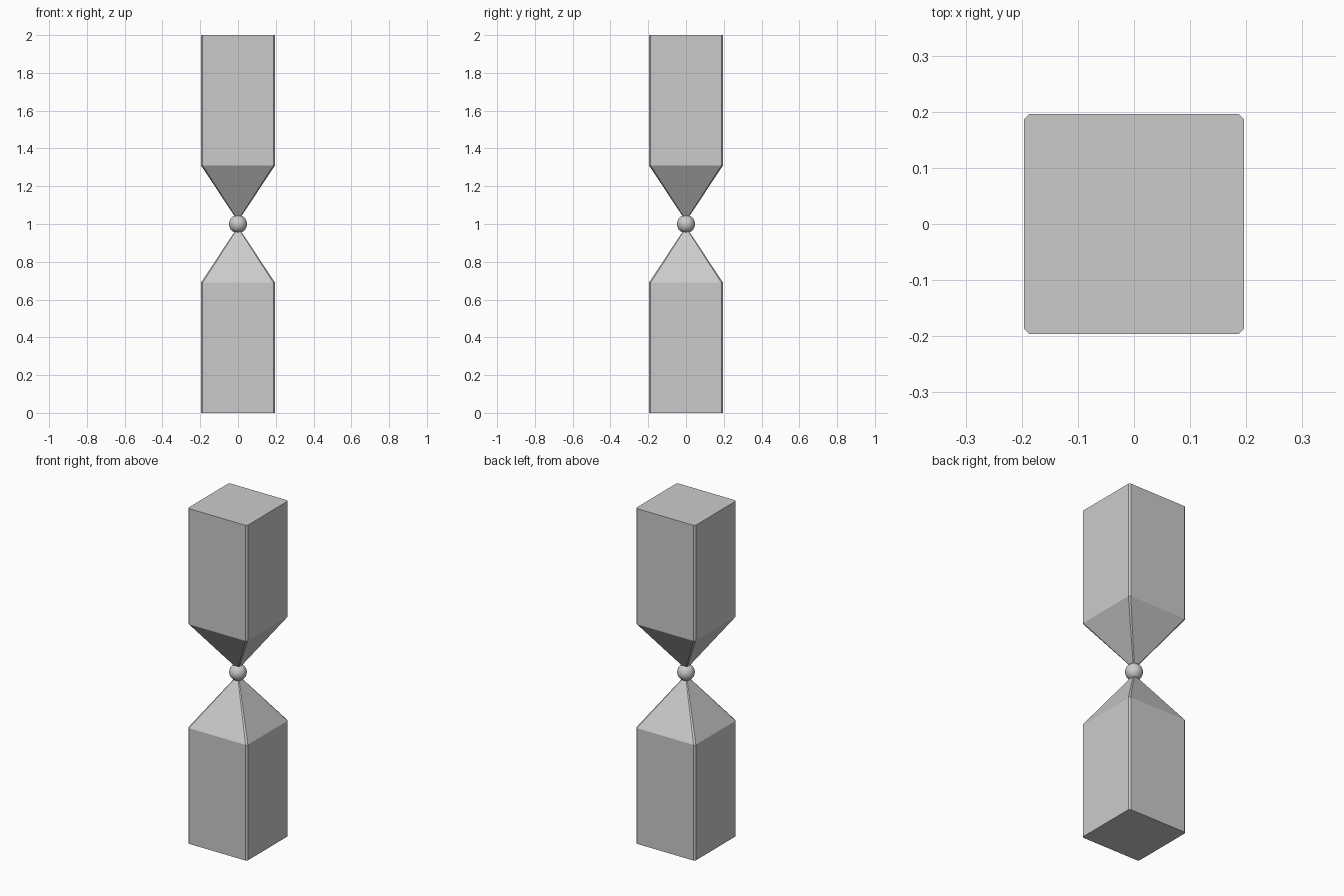
import bpy, bmesh

if "Cube" in bpy.data.objects:
    bpy.data.objects.remove(bpy.data.objects["Cube"])

HALF = 0.196      # half width of the column
CUT = 0.009       # corner chamfer


def ring(bm, half, cut, z):
    """Square cross-section with chamfered corners."""
    a, b = half, half - cut
    pts = [(a, -b), (a, b), (b, a), (-b, a), (-a, b), (-a, -b), (-b, -a), (b, -a)]
    return [bm.verts.new((x, y, z)) for x, y in pts]


def pillar(name, sections):
    """Loft the column through (half width, chamfer, z) sections."""
    bm = bmesh.new()
    rings = [ring(bm, *s) for s in sections]
    for lo, hi in zip(rings, rings[1:]):
        for i in range(8):
            j = (i + 1) % 8
            bm.faces.new((lo[i], lo[j], hi[j], hi[i]))
    bm.faces.new(rings[0][::-1])
    bm.faces.new(rings[-1])
    bmesh.ops.recalc_face_normals(bm, faces=bm.faces[:])
    mesh = bpy.data.meshes.new(name)
    bm.to_mesh(mesh)
    bm.free()
    obj = bpy.data.objects.new(name, mesh)
    bpy.context.collection.objects.link(obj)
    return obj


# Lower pillar tapering up, upper pillar mirrored about z = 1
profile = [(HALF, CUT, 0.0), (HALF, CUT, 0.69), (0.009, 0.004, 0.972)]
pillar("lower_pillar", profile)
pillar("upper_pillar", [(h, c, 2.0 - z) for h, c, z in profile])

# Ball joint between the two tips
bpy.ops.mesh.primitive_uv_sphere_add(segments=32, ring_count=16, radius=0.048, location=(0, 0, 1))
ball = bpy.context.object
ball.name = "centre_ball"
bpy.ops.object.shade_smooth()
